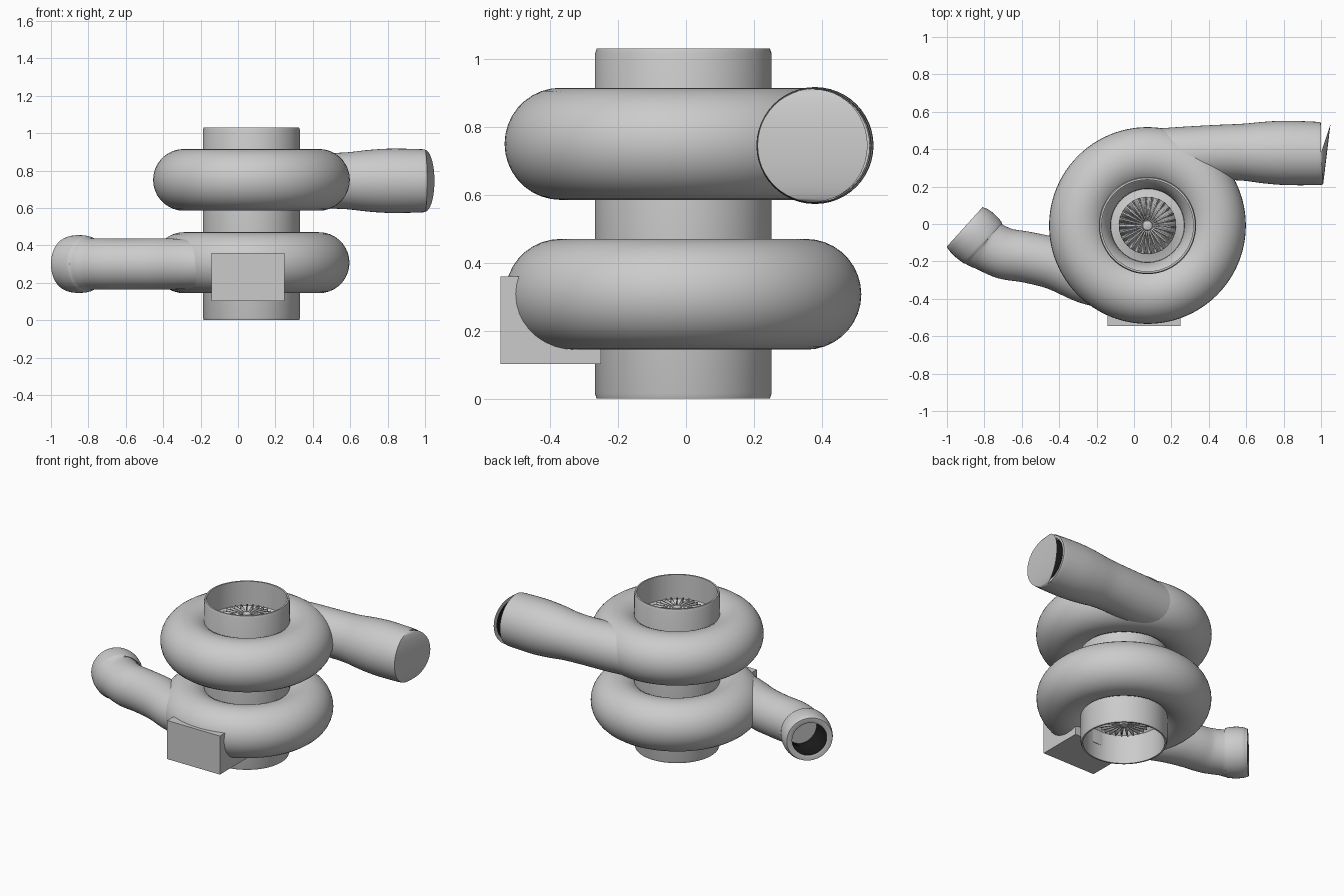
import bpy, bmesh, math
from mathutils import Vector

if "Cube" in bpy.data.objects:
    bpy.data.objects.remove(bpy.data.objects["Cube"])

CX, CY = 0.072, -0.008          # main shaft axis
Z_LOW, Z_TOP = 0.307, 0.75      # heights of the two scroll housings

dark = bpy.data.materials.new("dark_inside")
dark.diffuse_color = (0.01, 0.01, 0.01, 1)
dark.use_nodes = True
dark.node_tree.nodes["Principled BSDF"].inputs["Base Color"].default_value = dark.diffuse_color
grey = bpy.data.materials.new("grey_metal")
grey.diffuse_color = (0.6, 0.6, 0.6, 1)
grey.use_nodes = True
grey.node_tree.nodes["Principled BSDF"].inputs["Base Color"].default_value = grey.diffuse_color


def finish(bm, name, angle=35, mats=(), recalc=True):
    if recalc:
        bmesh.ops.recalc_face_normals(bm, faces=bm.faces)
    mesh = bpy.data.meshes.new(name)
    bm.to_mesh(mesh)
    bm.free()
    ob = bpy.data.objects.new(name, mesh)
    bpy.context.collection.objects.link(ob)
    for m in mats:
        mesh.materials.append(m)
    bpy.ops.object.select_all(action='DESELECT')
    ob.select_set(True)
    bpy.context.view_layer.objects.active = ob
    bpy.ops.object.shade_smooth_by_angle(angle=math.radians(angle))
    return ob


def bridge(bm, a, b, mat=0):
    n = len(a)
    for i in range(n):
        f = bm.faces.new((a[i], a[(i + 1) % n], b[(i + 1) % n], b[i]))
        f.material_index = mat


def lathe(name, profile, closed=False, seg=72):
    bm = bmesh.new()
    rings = [[bm.verts.new((CX + r * math.cos(2 * math.pi * i / seg),
                            CY + r * math.sin(2 * math.pi * i / seg), z))
              for i in range(seg)] for r, z in profile]
    for a, b in zip(rings, rings[1:]):
        bridge(bm, a, b)
    if closed:
        bridge(bm, rings[-1], rings[0])
    else:
        bm.faces.new(rings[0])
        bm.faces.new(rings[-1])
    return finish(bm, name)


def spline(pts, steps=6):
    """Smooth curve through points (x, y, radius)."""
    v = [Vector(p) for p in pts]
    v = [2 * v[0] - v[1]] + v + [2 * v[-1] - v[-2]]
    out = []
    for p0, p1, p2, p3 in zip(v, v[1:], v[2:], v[3:]):
        for s in range(steps):
            t = s / steps
            out.append(0.5 * (2 * p1 + (p2 - p0) * t + (2 * p0 - 5 * p1 + 4 * p2 - p3) * t * t
                              + (3 * p1 - p0 - 3 * p2 + p3) * t ** 3))
    return out + [v[-2]]


def pipe(name, pts, z, wall, depth, end_dir, cap_mat, seg=48):
    """Swept pipe with an open lip and a dark bore."""
    path = spline(pts)
    bm = bmesh.new()

    def ring(k, shrink):
        p = path[k]
        a, b = path[max(k - 1, 0)], path[min(k + 1, len(path) - 1)]
        d = Vector((b.x - a.x, b.y - a.y)).normalized()
        if k == len(path) - 1:
            d = Vector(end_dir).normalized()
        r = p.z - shrink
        return [bm.verts.new((p.x - d.y * r * math.cos(t), p.y + d.x * r * math.cos(t),
                              z + r * math.sin(t)))
                for t in (2 * math.pi * i / seg for i in range(seg))]

    last = len(path) - 1
    outer = [ring(k, 0) for k in range(last + 1)]
    inner = [ring(k, wall * (0.6 if k == last else 1)) for k in range(last, last - depth, -1)]
    rings = outer + inner
    for i, (a, b) in enumerate(zip(rings, rings[1:])):
        bridge(bm, a, b, 1 if i > last + 1 else 0)
    bm.faces.new(rings[0])
    bm.faces.new(rings[-1]).material_index = cap_mat
    return finish(bm, name, 40, (grey, dark))


# central hollow barrel
lathe("centre_barrel", [(0.245, 0.0), (0.255, 0.0), (0.26, 0.015), (0.26, 1.015),
                        (0.255, 1.03), (0.245, 1.03)], closed=True)

# two ring-shaped scroll housings
for name, z, r in (("upper_scroll", Z_TOP, 0.165), ("lower_scroll", Z_LOW, 0.163)):
    lathe(name, [(0.361 + r * math.cos(2 * math.pi * i / 36), z + r * math.sin(2 * math.pi * i / 36))
                 for i in range(36)], closed=True, seg=96)


# bladed wheels, facing out of each barrel end
def wheel(name, z_back, z_face, blades=26):
    s = 1 if z_face > z_back else -1
    lathe(name + "_hub", [(0.2, z_back - s * 0.01), (0.2, z_back), (0.15, z_back + s * 0.01),
                          (0.06, z_back + s * 0.06), (0.035, z_face - s * 0.02),
                          (0.025, z_face + s * 0.01), (0.008, z_face + s * 0.015)], seg=32)
    bm = bmesh.new()
    for i in range(blades):
        a = 2 * math.pi * i / blades
        grid = []
        for j in range(4):
            t = j / 3
            row = []
            for r in (0.02, 0.09, 0.153):
                b = a + 0.22 * (1 - t) ** 2
                z = z_back + (z_face - z_back) * t
                row.append(bm.verts.new((CX + r * math.cos(b), CY + r * math.sin(b), z)))
            grid.append(row)
        for j in range(3):
            for k in range(2):
                bm.faces.new((grid[j][k], grid[j][k + 1], grid[j + 1][k + 1], grid[j + 1][k]))
    ob = finish(bm, name + "_blades", recalc=False)
    m = ob.modifiers.new("thickness", 'SOLIDIFY')
    m.thickness = 0.008
    m.offset = 0


wheel("upper_wheel", Z_TOP, 0.92)
wheel("lower_wheel", Z_LOW, 0.13)

# wide outlet pipe leaving the upper scroll
pipe("upper_outlet_pipe",
     [(0.12, 0.365, 0.145), (0.3, 0.372, 0.15), (0.45, 0.382, 0.148), (0.58, 0.384, 0.152),
      (0.7, 0.382, 0.165), (0.82, 0.38, 0.172), (0.98, 0.377, 0.169), (1.0, 0.377, 0.164)],
     0.745, 0.022, 32, (1, 0), 1)

# bent inlet pipe leaving the lower scroll, with a flared end collar
pipe("lower_inlet_pipe",
     [(-0.12, -0.335, 0.12), (-0.25, -0.295, 0.132), (-0.42, -0.215, 0.137), (-0.57, -0.178, 0.136),
      (-0.69, -0.158, 0.137), (-0.785, -0.115, 0.138), (-0.81, -0.098, 0.15), (-0.85, -0.062, 0.155),
      (-0.885, -0.033, 0.151), (-0.905, -0.015, 0.142)],
     0.3, 0.036, 26, (-0.74, 0.67), 0)

# mounting block at the front
bm = bmesh.new()
bmesh.ops.create_cube(bm, size=1)
for v in bm.verts:
    v.co = Vector((0.053 + v.co.x * 0.39, -0.398 + v.co.y * 0.296, 0.231 + v.co.z * 0.258))
finish(bm, "front_mounting_block")
